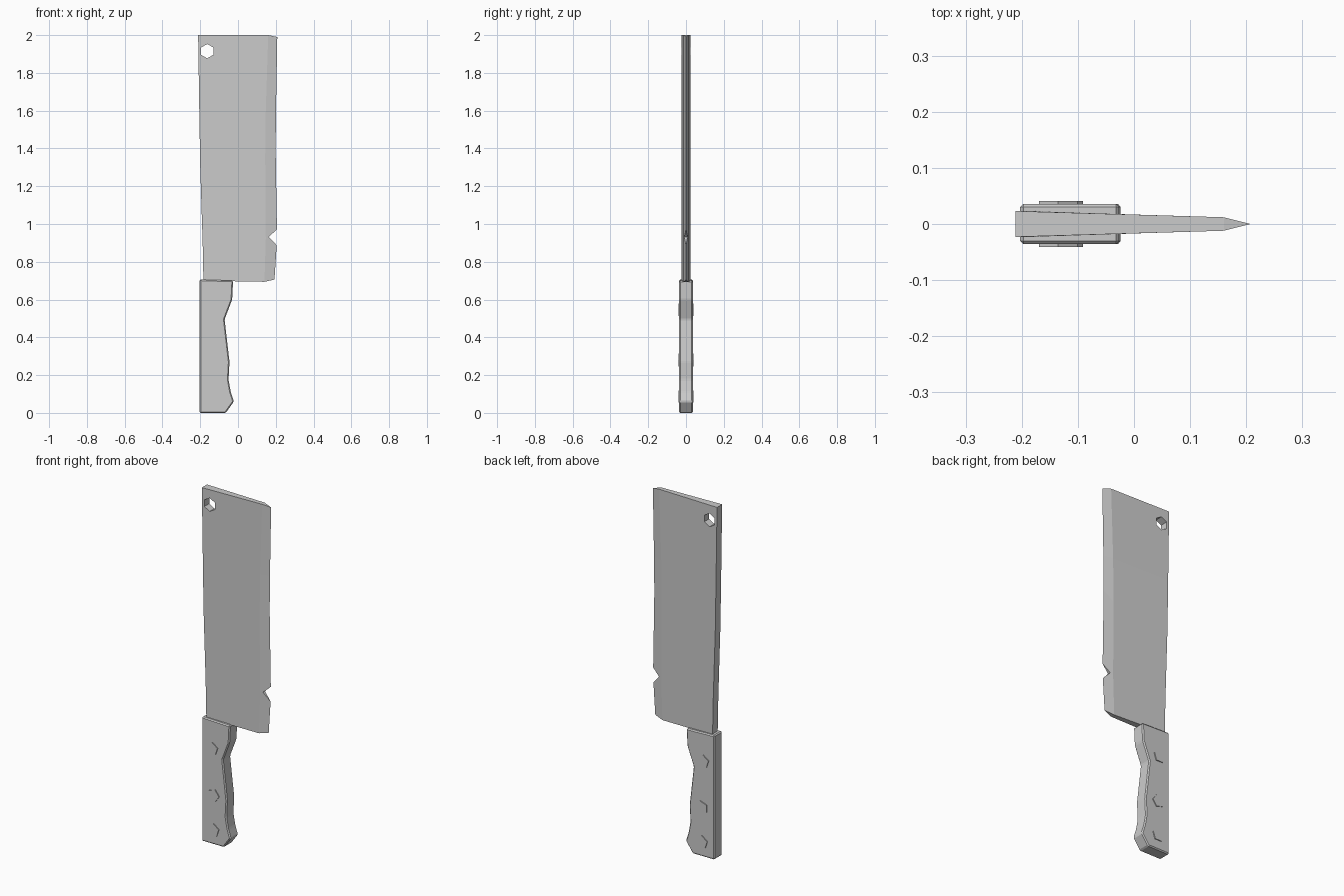
import bpy
import bmesh
from math import cos, sin, pi

cube = bpy.data.objects.get("Cube")
if cube:
    bpy.data.objects.remove(cube, do_unlink=True)

# One plain grey for the whole knife
grey = bpy.data.materials.new("plain grey")
grey.use_nodes = True
colour = (0.6, 0.6, 0.6, 1)
grey.diffuse_color = colour
grey.node_tree.nodes["Principled BSDF"].inputs["Base Color"].default_value = colour


def add_object(name, bm):
    bmesh.ops.recalc_face_normals(bm, faces=bm.faces)
    mesh = bpy.data.meshes.new(name)
    bm.to_mesh(mesh)
    bm.free()
    mesh.materials.append(grey)
    obj = bpy.data.objects.new(name, mesh)
    bpy.context.collection.objects.link(obj)
    return obj


def slab(name, outline, half, bevel=0):
    """Extrude an (x, z) outline through the thickness, with optional bevelled edges."""
    bm = bmesh.new()
    face = bm.faces.new([bm.verts.new((x, -half, z)) for x, z in outline])
    moved = bmesh.ops.extrude_face_region(bm, geom=[face])["geom"]
    verts = [v for v in moved if isinstance(v, bmesh.types.BMVert)]
    bmesh.ops.translate(bm, verts=verts, vec=(0, 2 * half, 0))
    bmesh.ops.recalc_face_normals(bm, faces=bm.faces)
    if bevel:
        bmesh.ops.bevel(bm, geom=bm.edges[:], offset=bevel, segments=1, affect='EDGES')
    return add_object(name, bm)


def polygon(x, z, radius, sides, start=pi / 2):
    angles = [start + 2 * pi * i / sides for i in range(sides)]
    return [(x + radius * cos(a), z + radius * sin(a)) for a in angles]


# Blade: wedge sections lofted upwards; (x, z) of the spine, grind line and edge
sections = [
    ((-0.183, 0.70), (0.14, 0.694), (0.193, 0.706)),
    ((-0.187, 0.90), (0.147, 0.92), (0.207, 0.92)),
    ((-0.20, 1.30), (0.144, 1.35), (0.199, 1.40)),
    ((-0.205, 1.60), (0.147, 1.60), (0.201, 1.60)),
    ((-0.211, 2.00), (0.16, 2.00), (0.208, 1.99)),
]
bm = bmesh.new()
rings = []
for (sx, sz), (gx, gz), (ex, ez) in sections:
    points = [(sx, -0.023, sz), (gx, -0.012, gz), (ex, 0, ez),
              (gx, 0.012, gz), (sx, 0.023, sz)]
    rings.append([bm.verts.new(p) for p in points])
for low, high in zip(rings, rings[1:]):
    for i in range(5):
        j = (i + 1) % 5
        bm.faces.new((low[i], low[j], high[j], high[i]))
for ring in (rings[0], rings[-1]):
    bm.faces.new((ring[0], ring[1], ring[3], ring[4]))
    bm.faces.new((ring[1], ring[2], ring[3]))
blade = add_object("blade", bm)

# Hanging hole and chipped notch cut through the blade
cutters = [
    slab("hole_cutter", polygon(-0.163, 1.915, 0.038, 6), 0.1),
    slab("notch_cutter", [(0.163, 0.932), (0.251, 0.838), (0.251, 1.012)], 0.1),
]
for cutter in cutters:
    cutter.hide_render = True
    cut = blade.modifiers.new("cut", 'BOOLEAN')
    cut.operation = 'DIFFERENCE'
    cut.solver = 'EXACT'
    cut.object = cutter
bpy.context.view_layer.update()
graph = bpy.context.evaluated_depsgraph_get()
finished = bpy.data.meshes.new_from_object(blade.evaluated_get(graph))
blade.modifiers.clear()
blade.data = finished
for cutter in cutters:
    bpy.data.objects.remove(cutter, do_unlink=True)

# Handle with a contoured grip and a flared butt
grip = [(-0.203, 0.003), (-0.065, 0.003), (-0.022, 0.06), (-0.038, 0.11),
        (-0.05, 0.175), (-0.045, 0.27), (-0.071, 0.495), (-0.031, 0.60),
        (-0.026, 0.70), (-0.203, 0.706)]
grip[0] = (-0.203, 0)
grip[1] = (-0.065, 0)
slab("handle", grip, 0.036, 0.006)

# Five-sided rivets standing proud on both sides
rivets = [("upper", -0.135, 0.543, pi / 2), ("middle", -0.127, 0.28, 0),
          ("lower", -0.127, 0.083, pi / 2)]
for name, x, z, start in rivets:
    slab(name + "_rivet", polygon(x, z, 0.036, 5, start), 0.041)
